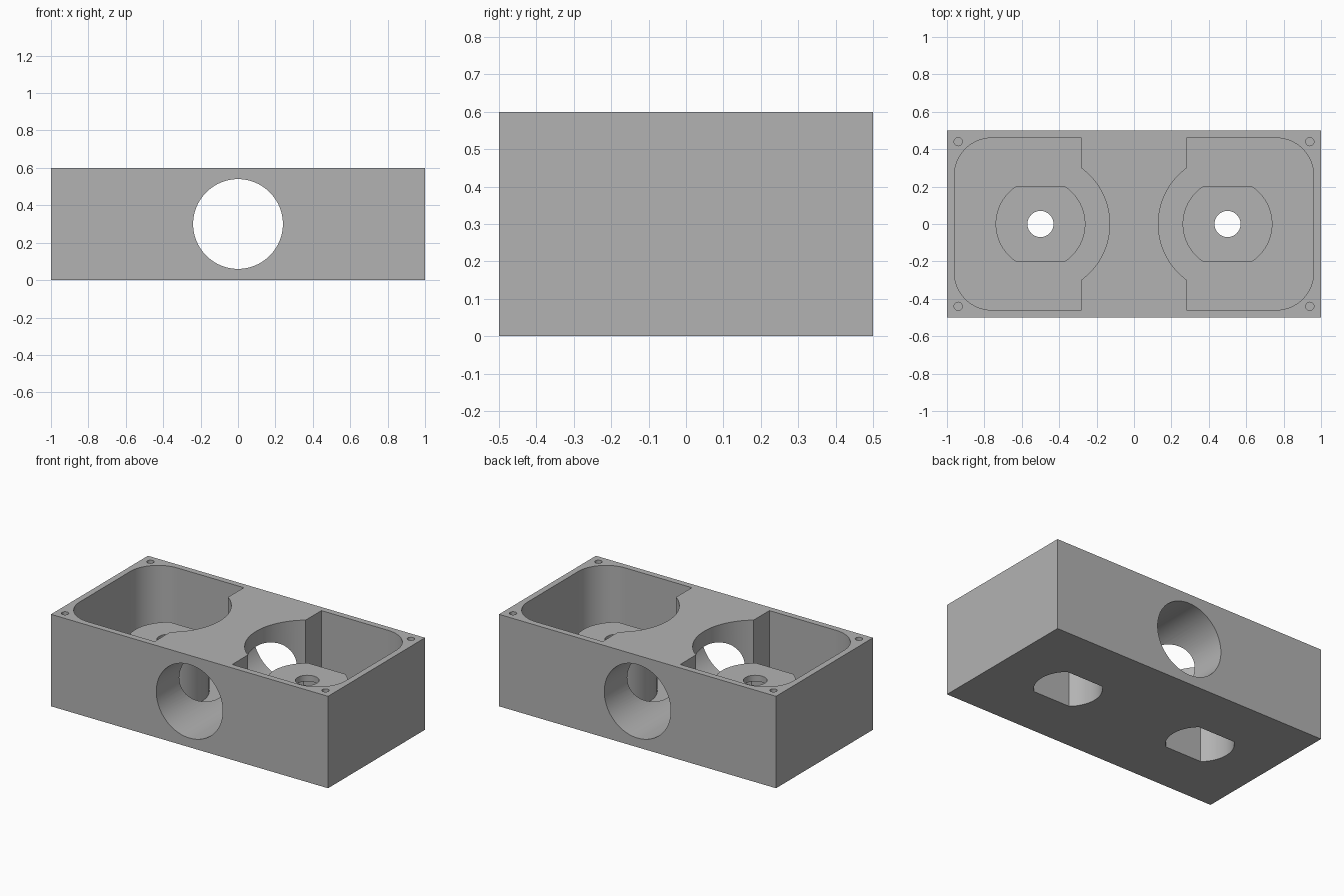
import bpy, bmesh, math
from mathutils import Matrix

if "Cube" in bpy.data.objects:
    bpy.data.objects.remove(bpy.data.objects["Cube"], do_unlink=True)

grey = bpy.data.materials.new("plain_grey")
grey.use_nodes = True
grey.diffuse_color = (0.45, 0.45, 0.45, 1)
grey.node_tree.nodes["Principled BSDF"].inputs["Base Color"].default_value = (0.45, 0.45, 0.45, 1)


def arc(cx, cy, r, start, end, steps):
    """Points along a circular arc, angles in radians."""
    angles = [start + (end - start) * i / steps for i in range(steps + 1)]
    return [(cx + r * math.cos(a), cy + r * math.sin(a)) for a in angles]


def circle(cx, cy, r, steps):
    return arc(cx, cy, r, 0, 2 * math.pi, steps)[:-1]


def double_flat(cx, r, flat):
    """Circle clipped by two flats facing front and back."""
    a = math.asin(flat / r)
    return arc(cx, 0, r, -a, a, 24) + arc(cx, 0, r, math.pi - a, math.pi + a, 24)


def pocket_profile(side):
    """Rounded tray outline with a round bulge towards the middle."""
    a = math.acos(-0.22 / 0.37)
    pts = arc(0.76, -0.26, 0.2, -math.pi / 2, 0, 16)
    pts += arc(0.76, 0.26, 0.2, 0, math.pi / 2, 16)
    pts += [(0.28, 0.46)]
    pts += arc(0.5, 0, 0.37, a, 2 * math.pi - a, 40)
    pts += [(0.28, -0.46)]
    return [(side * x, y) for x, y in pts]


def prism(name, points, z0, z1):
    """Extrude a flat outline from z0 to z1."""
    bm = bmesh.new()
    face = bm.faces.new([bm.verts.new((x, y, z0)) for x, y in points])
    top = bmesh.ops.extrude_face_region(bm, geom=[face])["geom"]
    bmesh.ops.translate(bm, vec=(0, 0, z1 - z0),
                        verts=[v for v in top if isinstance(v, bmesh.types.BMVert)])
    bmesh.ops.recalc_face_normals(bm, faces=bm.faces)
    mesh = bpy.data.meshes.new(name)
    bm.to_mesh(mesh)
    bm.free()
    mesh.materials.append(grey)
    obj = bpy.data.objects.new(name, mesh)
    bpy.context.collection.objects.link(obj)
    return obj


def combine(tool, operation):
    """Cut or join a tool shape with the housing, then discard the tool."""
    bpy.context.view_layer.objects.active = housing
    mod = housing.modifiers.new(tool.name, "BOOLEAN")
    mod.operation = operation
    mod.solver = "EXACT"
    mod.object = tool
    bpy.ops.object.modifier_apply(modifier=mod.name)
    bpy.data.objects.remove(tool, do_unlink=True)


# Solid block
housing = prism("housing", [(-1, -0.5), (1, -0.5), (1, 0.5), (-1, 0.5)], 0, 0.6)

for side in (-1, 1):
    cx = side * 0.5
    # Open pocket with a raised hollow boss and its shaft hole
    combine(prism("pocket", pocket_profile(side), 0.04, 0.7), "DIFFERENCE")
    combine(prism("boss", double_flat(cx, 0.24, 0.2), 0.02, 0.38), "UNION")
    combine(prism("boss_recess", double_flat(cx, 0.2, 0.15), -0.1, 0.34), "DIFFERENCE")
    combine(prism("shaft_hole", circle(cx, 0, 0.07, 40), 0.3, 0.5), "DIFFERENCE")
    # Corner screw holes
    for end in (-1, 1):
        screw = circle(side * 0.94, end * 0.44, 0.022, 20)
        combine(prism("screw_hole", screw, 0.4, 0.7), "DIFFERENCE")

# Large bore from front to back, opening into both pockets
bore = prism("bore", circle(0, 0, 0.24, 80), -0.7, 0.7)
bore.data.transform(Matrix.Translation((0, 0, 0.3)) @ Matrix.Rotation(math.pi / 2, 4, "X"))
combine(bore, "DIFFERENCE")

# Smooth the curved walls, keep the edges crisp
bpy.ops.object.select_all(action="DESELECT")
housing.select_set(True)
bpy.context.view_layer.objects.active = housing
bpy.ops.object.shade_smooth_by_angle(angle=math.radians(30))
